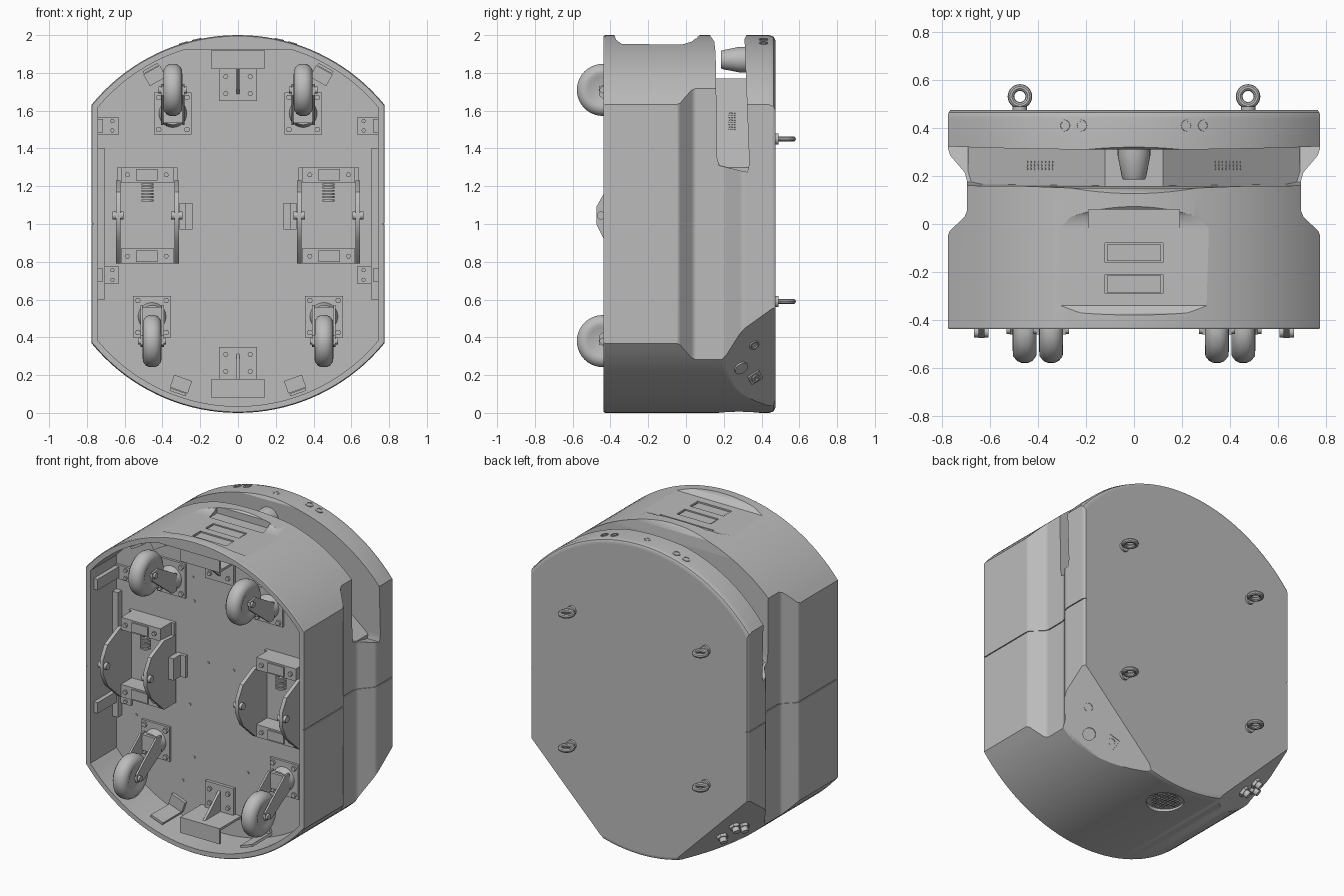
import bpy, bmesh, math
from mathutils import Vector, Matrix

cube = bpy.data.objects.get("Cube")
if cube:
    bpy.data.objects.remove(cube, do_unlink=True)

grey = bpy.data.materials.new("plain grey")
grey.use_nodes = True
COLOR = (0.5, 0.5, 0.5, 1)
grey.diffuse_color = COLOR
grey.node_tree.nodes["Principled BSDF"].inputs["Base Color"].default_value = COLOR


# ---------- helpers ----------
def finish(name, bm):
    bmesh.ops.remove_doubles(bm, verts=bm.verts, dist=1e-5)
    bmesh.ops.recalc_face_normals(bm, faces=bm.faces)
    me = bpy.data.meshes.new(name)
    bm.to_mesh(me)
    bm.free()
    me.materials.append(grey)
    ob = bpy.data.objects.new(name, me)
    bpy.context.collection.objects.link(ob)
    smooth(ob)
    return ob


def smooth(ob):
    bpy.ops.object.select_all(action='DESELECT')
    ob.select_set(True)
    bpy.context.view_layer.objects.active = ob
    bpy.ops.object.shade_smooth_by_angle(angle=math.radians(35))


def box(name, x, y, z):
    """Box from (low, high) pairs on each axis."""
    bm = bmesh.new()
    bmesh.ops.create_cube(bm, size=1)
    for v in bm.verts:
        v.co = Vector([(a + b) / 2 + c * (b - a) for (a, b), c in zip((x, y, z), v.co)])
    return finish(name, bm)


def prism(name, pts, axis, lo, hi):
    """Extrude a 2D outline along one axis."""
    place = {'x': lambda a, b, t: (t, a, b), 'y': lambda a, b, t: (a, t, b),
             'z': lambda a, b, t: (a, b, t)}[axis]
    bm = bmesh.new()
    f = bm.faces.new([bm.verts.new(place(a, b, lo)) for a, b in pts])
    r = bmesh.ops.extrude_face_region(bm, geom=[f])
    step = Vector(place(0, 0, hi - lo))
    bmesh.ops.translate(bm, vec=step, verts=[v for v in r['geom'] if isinstance(v, bmesh.types.BMVert)])
    return finish(name, bm)


def lathe(name, profile, centre, direction, seg=32, closed=False):
    """Spin (radius, height) points around an axis."""
    bm = bmesh.new()
    vs = [bm.verts.new((r, 0, h)) for r, h in profile]
    es = [bm.edges.new(p) for p in zip(vs, vs[1:])]
    if closed:
        es.append(bm.edges.new((vs[-1], vs[0])))
    bmesh.ops.spin(bm, geom=vs + es, axis=(0, 0, 1), cent=(0, 0, 0), angle=2 * math.pi, steps=seg)
    rot = Vector(direction).to_track_quat('Z', 'Y').to_matrix().to_4x4()
    bm.transform(Matrix.Translation(centre) @ rot)
    return finish(name, bm)


def rod(name, r, h, centre, direction, seg=24, r2=None):
    return lathe(name, [(0, 0), (r, 0), (r if r2 is None else r2, h), (0, h)], centre, direction, seg)


def boolean(ob, cutter, op='DIFFERENCE'):
    m = ob.modifiers.new("cut", 'BOOLEAN')
    m.object, m.operation, m.solver = cutter, op, 'EXACT'
    dg = bpy.context.evaluated_depsgraph_get()
    ob.data = bpy.data.meshes.new_from_object(ob.evaluated_get(dg))
    ob.modifiers.clear()
    bpy.data.objects.remove(cutter, do_unlink=True)


def mirrored(pts):
    return pts + [(-a, b) for a, b in reversed(pts)]


# ---------- body shell: round drum trimmed by a waisted side profile ----------
shell = lathe("body_shell", [(0, -.436), (.995, -.436), (1, -.428), (1, .44), (.992, .464), (.97, .475), (0, .475)],
              (0, 0, 1), (0, 1, 0), 128)
waist = [(.77, -.44), (.775, -.428), (.775, -.05), (.768, -.03), (.705, .03), (.695, .055), (.695, .18),
         (.705, .215), (.765, .285), (.775, .315), (.775, .455), (.768, .47), (.75, .49)]
boolean(shell, prism("waist_cutter", mirrored(waist), 'z', -.5, 2.5), 'INTERSECT')

# underside recess, kept below the dished top
R, W, TOP = .965, .742, 1.925
t0 = math.acos(W / R)
arc = [t0 + (math.pi - 2 * t0) * i / 40 for i in range(41)]
rim = [(R * math.cos(t), 1 + R * math.sin(t)) for t in arc]
rim = [(x, min(z, TOP)) for x, z in rim] + [(-x, 2 - z) for x, z in rim]
boolean(shell, prism("recess_cutter", rim, 'y', -.6, -.17))

# sensor gap between the shell and the lid
gap = [(.175, 1.31), (.165, 1.35), (.157, 1.9), (.15, 1.965), (.12, 2.01), (.12, 2.2), (.325, 2.2), (.325, 2.01),
       (.31, 1.98), (.335, 1.32), (.325, 1.275), (.3, 1.28)]
boolean(shell, prism("gap_cutter", gap, 'x', -1, 1))
# dished flat on top with its slot and two windows
dish = [(-.39, 2.03), (-.37, 1.975), (-.34, 1.953), (-.02, 1.95), (.03, 1.965), (.085, 2.01), (.1, 2.1), (-.39, 2.1)]
boolean(shell, prism("dish_cutter", dish, 'x', -.4, .4))
for lo, hi, w, z in ((-.02, .06, .19, 1.945), (-.16, -.08, .12, 1.938), (-.29, -.21, .12, 1.938)):
    boolean(shell, box("window_cutter", (-w, w), (lo, hi), (z, 2.1)))
for lo, hi in ((-.155, -.085), (-.285, -.215)):
    box("window_cover", (-.112, .112), (lo, hi), (1.932, 1.946))

# slanted lower corners
def corner(s, y, z):
    dist = 1 - .509 * (y - .19)
    return Vector((s * (dist * math.sqrt(2) + z - 1), y, z))

for s in (-1, 1):
    n = Vector((s * .63, .453, -.63)).normalized()
    cut = lathe("corner_cutter", [(0, 0), (1.5, 0), (1.5, 1), (0, 1)], corner(s, .19, .29), n, 8)
    boolean(shell, cut)
# seam groove across both sides
for s in (-1, 1):
    line = [(s * (x - .006), y) for x, y in waist] + [(s * (x + .02), y) for x, y in reversed(waist)]
    boolean(shell, prism("seam_cutter", line, 'z', .997, 1.003))
# bottom speaker recess
boolean(shell, rod("speaker_cutter", .11, .1, (0, .28, .02), (0, 0, -1), 32))
smooth(shell)
weighted = shell.modifiers.new("flat_face_normals", 'WEIGHTED_NORMAL')
weighted.weight = 100
weighted.keep_sharp = True

# ---------- core in the gap, scanner and grilles ----------
prism("gap_core", mirrored([(.69, 1.2), (.69, 1.3), (.12, 1.77)]), 'y', .12, .4)
lathe("scanner", [(0, 0), (.045, 0), (.05, .008), (.068, .1), (.068, .14), (0, .14)], (0, .185, 1.87), (0, 1, 0))
slope = Vector((.47, 0, .57)).normalized()
for s in (-1, 1):
    n = Vector((s * slope.x, 0, slope.z))
    for i in range(8):
        for j in range(3):
            x = .34 + i * .015
            rod("speaker_hole", .005, .003, (s * x, .23 + j * .014, 1.77 - (x - .12) * .825), n, 8)
    for x in (.22, .29):
        z = 1 + math.sqrt(1 - x * x)
        n = Vector((s * x, 0, z - 1))
        lathe("range_sensor", [(.016, -.01), (.024, -.01), (.024, .004), (.016, .004)],
              Vector((s * x, .41, z)), n, 24, True)
for k in range(7):
    a = k * math.pi / 3
    r = .018 if k else 0
    rod("microphone_hole", .007, .004, (r * math.cos(a), .39 + r * math.sin(a), 1.997), (0, 0, 1), 8)
for i in range(-4, 5):
    for j in range(-4, 5):
        if i * i + j * j < 18:
            rod("bottom_grille_hole", .006, .008, (i * .021, .28 + j * .021, .022), (0, 0, -1), 8)

# ---------- controls on the slanted corners ----------
n = Vector((.63, .453, -.63)).normalized()
rod("round_button", .038, .01, corner(1, .29, .24), n)
lathe("ring_button", [(.02, -.005), (.028, -.005), (.028, .008), (.02, .008)], corner(1, .36, .36), n, 24, True)
lathe("socket_plate", [(0, -.005), (.05, -.005), (.05, .008), (0, .008)], corner(1, .365, .19), n, 4)
lathe("socket", [(.012, 0), (.024, 0), (.024, .016), (.012, .016)], corner(1, .365, .19), n, 24, True)
n.x = -n.x
for y, z in ((.37, .23), (.37, .32), (.32, .31)):
    c = corner(-1, y, z)
    rod("connector_base", .034, .018, c, n, 6)
    rod("connector_plug", .022, .045, c, n)

# ---------- lifting eyes ----------
for s in (-1, 1):
    for z in (.59, 1.45):
        ring = [(.037 + .014 * math.cos(a), .014 * math.sin(a)) for a in [i * math.pi / 5 for i in range(10)]]
        lathe("lifting_eye", ring, (s * .475, .531, z), (0, 0, 1), 28, True)
        rod("lifting_eye_collar", .03, .02, (s * .475, .47, z), (0, 1, 0))

# ---------- casters ----------
FLOOR = -.17
def caster(x, z, pivot):
    box("caster_plate", (x - .1, x + .1), (FLOOR - .015, FLOOR + .01), (pivot - .11, pivot + .11))
    for dx in (-.075, .075):
        for dz in (-.085, .085):
            rod("caster_bolt", .016, .015, (x + dx, FLOOR - .015, pivot + dz), (0, -1, 0), 6)
    rod("caster_swivel", .075, .05, (x, FLOOR - .012, pivot), (0, -1, 0), r2=.06)
    d = 1 if z > pivot else -1
    arm = [(FLOOR - .045, pivot - d * .06), (FLOOR - .045, pivot + d * .05), (-.40, z + d * .03),
           (-.46, z + d * .02), (-.46, z - d * .03), (-.26, pivot - d * .06)]
    for s in (-1, 1):
        prism("caster_fork", arm, 'x', x + s * .056 - .006, x + s * .056 + .006)
    box("caster_fork_bridge", (x - .06, x + .06), (-.25, -.21), (pivot - .05, pivot + .05))
    half = [(0, .042), (.07, .042), (.085, .05), (.11, .048), (.13, .032), (.138, .014)]
    lathe("caster_wheel", half + [(r, -h) for r, h in reversed(half)], (x, -.44, z), (1, 0, 0), 40)
    rod("caster_axle", .018, .15, (x - .075, -.44, z), (1, 0, 0), 12)

for s in (-1, 1):
    caster(s * .345, 1.71, 1.585)
    caster(s * .455, .38, .51)

# ---------- drive modules ----------
def span(s, a, b):
    return tuple(sorted((s * a, s * b)))

for s in (-1, 1):
    box("drive_base", span(s, .32, .64), (FLOOR - .02, FLOOR + .01), (.79, 1.3))
    side = [(-.18, .79), (-.18, 1.22), (-.3, 1.23), (-.43, 1.17), (-.475, 1.09), (-.475, 1.0), (-.43, .91), (-.3, .79)]
    for x in (.325, .635):
        prism("drive_side_plate", side, 'x', s * x - .012, s * x + .012)
        rod("drive_pivot", .022, .06, (s * x - .03, -.45, 1.045), (1, 0, 0), 12)
    for z in (.79, 1.22):
        box("drive_crossbar", span(s, .34, .62), (-.3, -.18), (z, z + .08))
        box("drive_crossbar_window", span(s, .425, .54), (-.308, -.29), (z + .01, z + .07))
        for x in (.38, .585):
            rod("drive_bolt", .014, .015, (s * x, -.3, z + .04), (0, -1, 0), 6)
    for i in range(6):
        rod("drive_spring_coil", .032, .01, (s * .48, -.25, 1.12 + i * .017), (0, 0, 1), 16)
    box("drive_stop", span(s, .275, .31), (-.26, -.17), (.97, 1.11))
    box("drive_stop_foot", span(s, .24, .3), (-.19, -.16), (.97, 1.11))
    # side rails and wall brackets
    box("side_rail", span(s, .705, .745), (-.21, -.165), (.6, 1.4))
    for z in (.73, 1.52):
        box("wall_bracket_foot", span(s, .63, .74), (-.185, -.165), (z - .045, z + .045))
        box("wall_bracket_leg", span(s, .715, .745), (-.4, -.17), (z - .035, z + .035))
        for dz in (-.025, .025):
            rod("wall_bracket_bolt", .012, .012, (s * .665, -.185, z + dz), (0, -1, 0), 6)
    # rim brackets follow the curved wall
    for x, z in ((.46, 1.82), (.31, .13)):
        r = Vector((s * x, 0, z - 1)).normalized()
        for nm, at, size in (("rim_bracket_foot", .90, (.1, .02, .07)), ("rim_bracket_leg", .945, (.09, .2, .015))):
            b = box(nm, *[(-k / 2, k / 2) for k in size])
            b.location = r * at + Vector((0, FLOOR - size[1] / 2, 1))
            b.rotation_euler.y = math.atan2(r.x, r.z)

# ---------- dock brackets at both ends ----------
for name, d in (("upper", 1), ("lower", -1)):
    def zz(a, b):
        return tuple(sorted((1 + d * a, 1 + d * b)))
    box(name + "_bracket_plate", (-.1, .1), (-.19, -.16), zz(.65, .84))
    box(name + "_bracket_shelf", (-.14, .14), (-.37, -.17), zz(.82, .835))
    box(name + "_bracket_lip", (-.14, .14), (-.385, -.37), zz(.82, .92))
    prism(name + "_bracket_gusset", [(-.18, 1 + d * .68), (-.18, 1 + d * .825), (-.35, 1 + d * .825)], 'x', -.008, .008)
    for x in (-.065, .065):
        for z in (.69, .78):
            rod(name + "_bracket_bolt", .014, .015, (x, -.19, 1 + d * z), (0, -1, 0), 6)

# ---------- small screws on the floor ----------
for s in (-1, 1):
    for x, z in ((.09, 1.1), (.19, 1.47), (.19, .47), (.22, .8), (.6, .63), (.2, 1.62), (.27, .3)):
        rod("floor_screw", .008, .006, (s * x, FLOOR, z), (0, -1, 0), 8)
